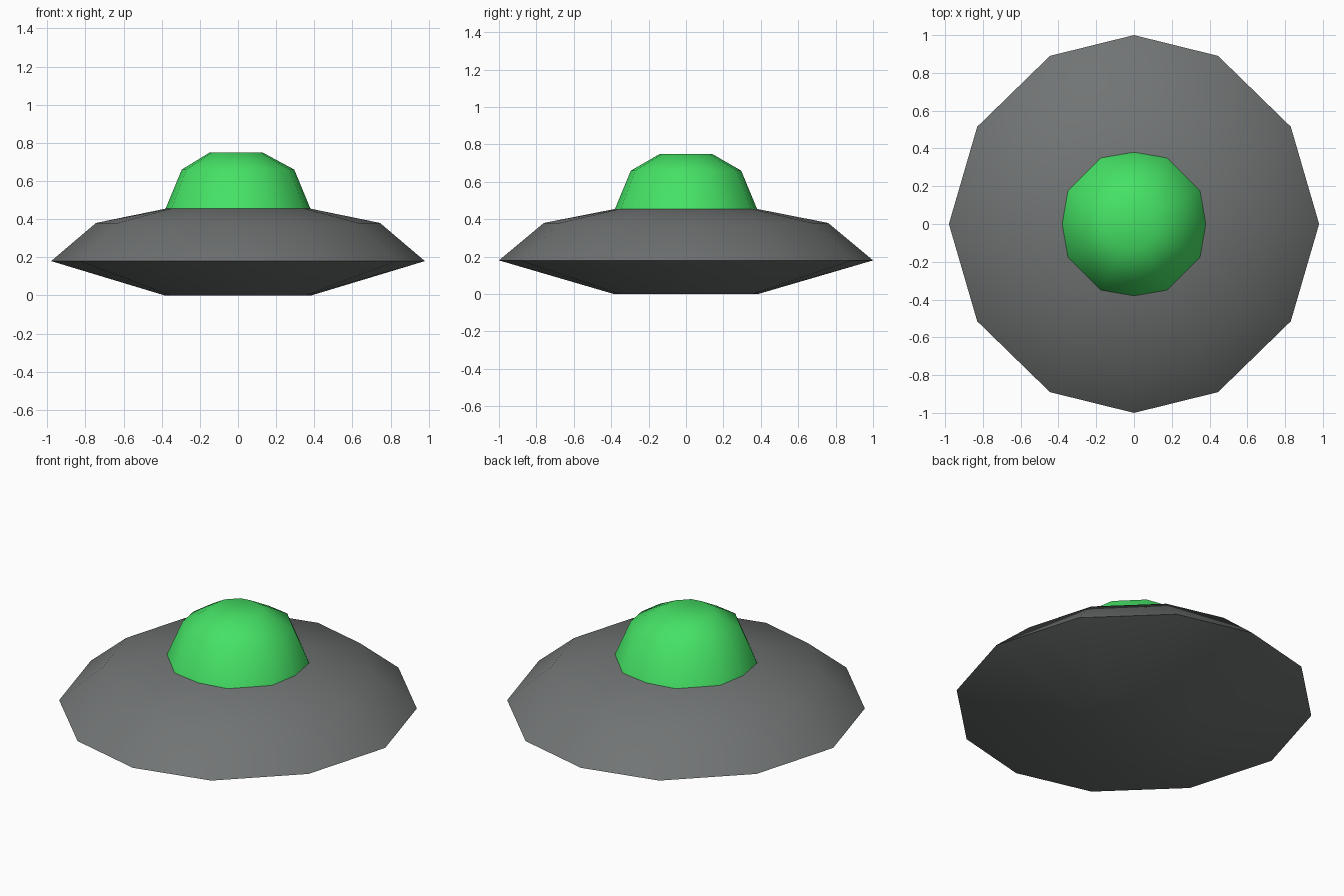
import bpy, bmesh, math

if "Cube" in bpy.data.objects:
    bpy.data.objects.remove(bpy.data.objects["Cube"])

# One quadrant of each unit outline (12 sides, slightly squared off)
RIM = [(0.98, 0), (0.83, 0.515), (0.445, 0.89), (0, 1.0)]
CORE = [(1.0, 0), (0.92, 0.465), (0.465, 0.92), (0, 1.0)]


def outline(quad):
    """Mirror a quadrant into a full counter-clockwise 12-point loop."""
    pts = {(x * sx, y * sy) for x, y in quad for sx in (1, -1) for sy in (1, -1)}
    return sorted(pts, key=lambda p: math.atan2(p[1], p[0]) % (2 * math.pi))


def material(name, color):
    m = bpy.data.materials.new(name)
    m.diffuse_color = (*color, 1)
    m.use_nodes = True
    m.node_tree.nodes["Principled BSDF"].inputs["Base Color"].default_value = m.diffuse_color
    return m


def loft(name, rings, mat, cap_bottom=False, cap_top=False):
    """Skin stacked rings given as (outline, scale, z, x offset)."""
    bm = bmesh.new()
    loops = [[bm.verts.new((x * s + dx, y * s, z)) for x, y in outline(q)]
             for q, s, z, dx in rings]
    n = len(loops[0])
    for a, b in zip(loops, loops[1:]):
        for i in range(n):
            j = (i + 1) % n
            bm.faces.new((a[i], a[j], b[j], b[i]))
    if cap_bottom:
        bm.faces.new(loops[0][::-1])
    if cap_top:
        bm.faces.new(loops[-1])
    mesh = bpy.data.meshes.new(name)
    bm.to_mesh(mesh)
    bm.free()
    mesh.materials.append(mat)
    ob = bpy.data.objects.new(name, mesh)
    bpy.context.collection.objects.link(ob)
    bpy.ops.object.select_all(action='DESELECT')
    ob.select_set(True)
    bpy.context.view_layer.objects.active = ob
    bpy.ops.object.shade_smooth_by_angle(angle=math.radians(45))
    return ob


grey = material("dark grey metal", (0.165, 0.175, 0.175))
green = material("bright green", (0.06, 0.76, 0.13))

# Saucer hull: flat base, wide rim, sloping shoulder up to the dome
loft("saucer_hull", [(CORE, 0.385, 0.0, 0), (RIM, 1.0, 0.18, 0),
                     (RIM, 0.76, 0.38, 0), (CORE, 0.38, 0.455, 0)],
     grey, cap_bottom=True)

# Green dome with a small flat top
loft("dome", [(CORE, 0.38, 0.455, 0), (CORE, 0.295, 0.66, 0),
              (CORE, 0.138, 0.75, -0.01)], green, cap_top=True)
